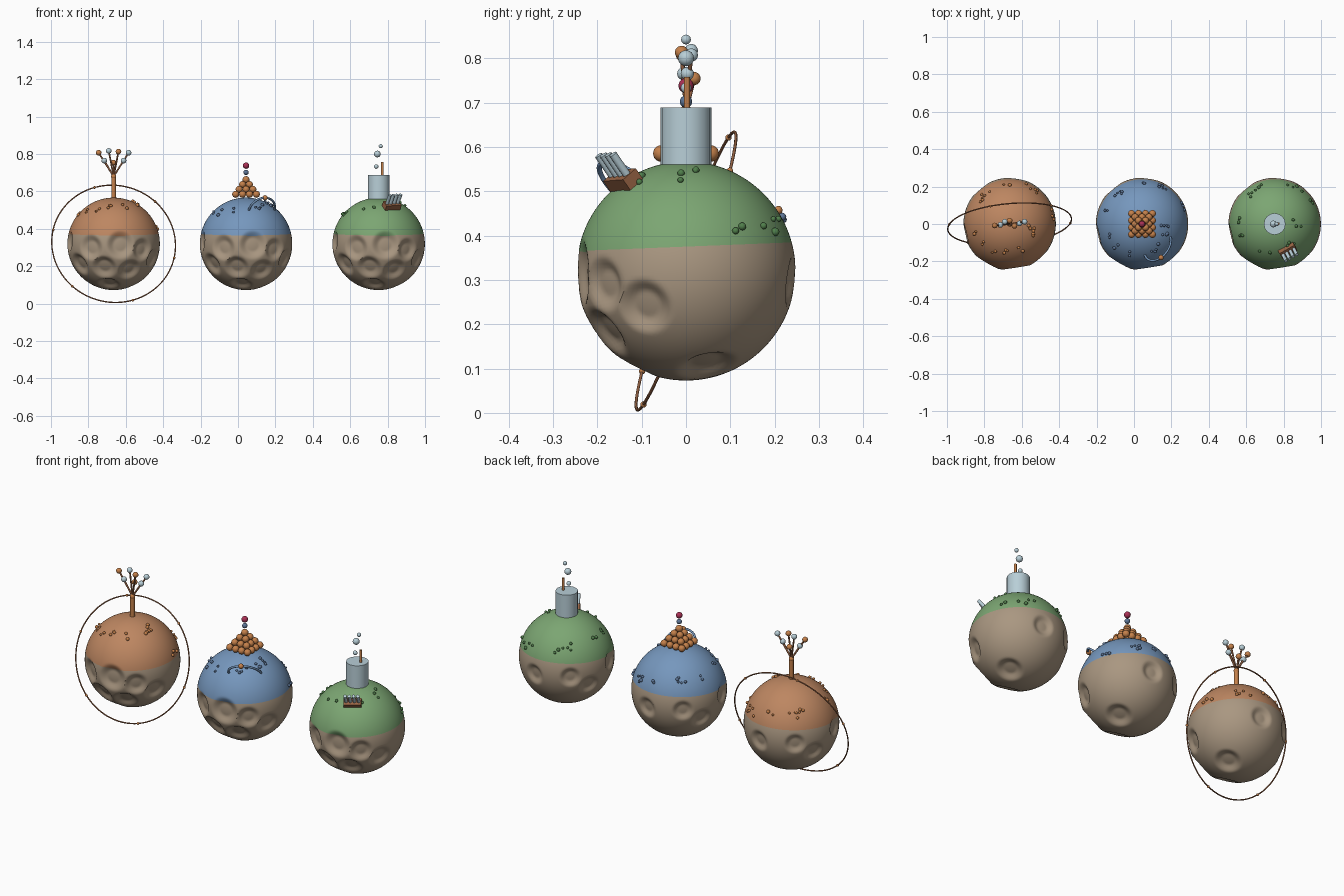
import bpy, bmesh, math, random
from mathutils import Vector, Matrix

if "Cube" in bpy.data.objects:
    bpy.data.objects.remove(bpy.data.objects["Cube"])
random.seed(7)
V = Vector


def material(name, *rgb):
    m = bpy.data.materials.new(name)
    m.use_nodes = True
    m.diffuse_color = (*rgb, 1)
    m.node_tree.nodes["Principled BSDF"].inputs["Base Color"].default_value = (*rgb, 1)
    return m


stone = material("stone", .40, .31, .22)
clay = material("clay", .51, .24, .12)
blue = material("blue", .18, .31, .51)
green = material("green", .20, .38, .17)
steel = material("pale steel", .48, .62, .68)
copper = material("copper", .56, .22, .07)
crimson = material("crimson", .40, .03, .09)
moss = material("moss", .08, .21, .07)
slate = material("slate blue", .11, .18, .31)
wood = material("wood", .32, .13, .06)


def finish(name, bm, *mats):
    me = bpy.data.meshes.new(name)
    bm.to_mesh(me)
    bm.free()
    ob = bpy.data.objects.new(name, me)
    bpy.context.collection.objects.link(ob)
    for m in mats:
        me.materials.append(m)
    bpy.ops.object.select_all(action='DESELECT')
    ob.select_set(True)
    bpy.context.view_layer.objects.active = ob
    bpy.ops.object.shade_smooth_by_angle(angle=math.radians(40))
    return ob


def add_ball(bm, p, r, level=3):
    bmesh.ops.create_icosphere(bm, subdivisions=level, radius=r, matrix=Matrix.Translation(p))


def add_rod(bm, a, b, r, sides=16):
    a, b = V(a), V(b)
    turn = (b - a).to_track_quat('Z', 'Y').to_matrix().to_4x4()
    bmesh.ops.create_cone(bm, cap_ends=True, segments=sides, radius1=r, radius2=r,
                          depth=(b - a).length, matrix=Matrix.Translation((a + b) / 2) @ turn)


def balls(name, mat, items):
    bm = bmesh.new()
    for p, r in items:
        add_ball(bm, V(p), r)
    return finish(name, bm, mat)


def rods(name, mat, items):
    bm = bmesh.new()
    for a, b, r in items:
        add_rod(bm, a, b, r)
    return finish(name, bm, mat)


def tube(name, mat, points, r, closed):
    cu = bpy.data.curves.new(name, 'CURVE')
    cu.dimensions = '3D'
    cu.bevel_depth = r
    cu.bevel_resolution = 2
    sp = cu.splines.new('POLY')
    sp.points.add(len(points) - 1)
    for sp_point, p in zip(sp.points, points):
        sp_point.co = (*p, 1)
    sp.use_cyclic_u = closed
    ob = bpy.data.objects.new(name, cu)
    cu.materials.append(mat)
    bpy.context.collection.objects.link(ob)


R, CZ = .247, .32
centres = [V((x, 0, CZ)) for x in (-.665, .043, .752)]

# Crater direction and angular radius
craters = [(V(d).normalized(), a) for d, a in [
    ((.86, -.38, -.33), .28), ((.4, .2, -.9), .3), ((.15, -.95, -.02), .33),
    ((-.5, -.85, -.08), .3), ((.62, -.75, -.12), .27), ((-.2, -.8, -.5), .3),
    ((.35, -.75, -.58), .28), ((-.75, -.5, -.45), .28), ((-.9, -.2, .05), .25),
    ((-.1, -.45, -.88), .26), ((.15, .97, -.1), .25), ((-.62, .75, -.05), .24),
    ((-.86, .4, -.3), .25)]]


def crater_depth(n):
    depth = 0
    for d, a in craters:
        t = n.angle(d) / a
        if t < 1:
            s = min(1, (1 - t) / .55)
            depth = max(depth, (.09 * a / .3) * s * s * (3 - 2 * s))
    return depth


# Cratered planets with a coloured upper cap
def planet(name, c, cap):
    bm = bmesh.new()
    add_ball(bm, V(), R, 6)
    bmesh.ops.bisect_plane(bm, geom=bm.verts[:] + bm.edges[:] + bm.faces[:],
                           plane_co=(0, 0, .055), plane_no=(0, -.04, 1))
    for f in bm.faces:
        m = f.calc_center_median()
        f.material_index = int(m.z - .04 * m.y > .055)
    for v in bm.verts:
        n = v.co.normalized()
        v.co = n * R * (1 - crater_depth(n))
    bmesh.ops.translate(bm, verts=bm.verts, vec=c)
    finish(name, bm, stone, cap)


# Clusters of small pebbles over the cap
def pebbles(name, c, mat):
    bm = bmesh.new()
    for i in range(15):
        az = i * 2.4 + random.uniform(-.3, .3)
        polar = math.radians(28 + 44 * ((i * .62) % 1))
        for k in range(random.choice((2, 2, 3))):
            p, q = polar + random.uniform(-.08, .08), az + random.uniform(-.12, .12)
            n = V((math.sin(p) * math.cos(q), math.sin(p) * math.sin(q), math.cos(p)))
            add_ball(bm, c + n * R * (1 - crater_depth(n)) * 1.01, random.uniform(.006, .010), 2)
    finish(name, bm, mat)


for word, c, cap, peb in zip(("clay", "blue", "green"), centres,
                             (clay, blue, green), (copper, slate, moss)):
    planet(word + "_planet", c, cap)
    pebbles(word + "_pebbles", c, peb)

# Clay planet: tilted orbit ring with beads
c = centres[0]
u = V((0, .33, .945)).normalized()
v = V((.995, .08, -.03)).normalized()


def orbit(t):
    return c + .332 * (v * math.cos(t) + u * math.sin(t))


tube("orbit_ring", wood, [orbit(math.tau * i / 96) for i in range(96)], .0035, True)
balls("orbit_beads", copper, [(orbit(math.radians(48 + 60 * k)), .007) for k in range(6)])

# Clay planet: tree with ball fruit
fork = c + V((0, 0, .36))
rods("tree_trunk", copper, [(c + V((0, 0, .23)), fork, .012)])
balls("tree_fork", copper, [(fork, .014)])
copper_tips = [c + V(p) for p in ((-.08, -.008, .487), (.026, -.01, .493), (0, .018, .434))]
steel_tips = [c + V(p) for p in ((-.026, .012, .497), (.08, .012, .487),
                                 (-.05, -.005, .445), (.053, .003, .445))]
rods("tree_branches", wood, [(fork, p, .0045) for p in copper_tips + steel_tips])
balls("copper_fruit", copper, [(p, .015) for p in copper_tips])
balls("steel_fruit", steel, [(p, .015) for p in steel_tips])

# Blue planet: ball pyramid with two topping balls
c = centres[1]
stack = []
for layer in range(4):
    n = 4 - layer
    for i in range(n):
        for j in range(n):
            stack.append((c + V(((i - (n - 1) / 2) * .037, (j - (n - 1) / 2) * .037,
                                 .265 + layer * .026)), .0188))
balls("ball_pyramid", copper, stack)
balls("topping_lower", slate, [(c + V((0, 0, .382)), .014)])
balls("topping_upper", crimson, [(c + V((0, 0, .418)), .017)])

# Blue planet: arched handle with a bead
a, b = c + V((.015, -.165, .18)), c + V((.152, -.07, .18))
mid, rise = (a + b) / 2, V((.018, -.062, .066))
arch = [mid + (a - mid) * math.cos(t) + rise * math.sin(t)
        for t in (math.pi * k / 24 for k in range(25))]
tube("arched_handle", blue, arch, .006, False)
balls("handle_bead", copper, [(mid + rise, .014)])

# Green planet: drum with pipe and smoke
c = centres[2]
rods("drum", steel, [(c + V((0, 0, .238)), c + V((0, 0, .369)), .058)]).data.update()
rods("pipe", copper, [(c + V((.02, .002, .36)), c + V((.02, .002, .437)), .007)])
balls("smoke", steel, [(c + V((-.013, 0, .413)), .012), (c + V((-.007, 0, .48)), .018),
                       (c + V((.011, 0, .522)), .011)])

# Green planet: tilted crate holding a row of bars
out = V((.27, -.54, .79)).normalized()
along = V((.89, .45, .1))
along = (along - out * along.dot(out)).normalized()
side = out.cross(along)
crate_mid = c + V((.07, -.142, .205))
bm = bmesh.new()
frame = Matrix((along, side, out)).transposed().to_4x4()
bmesh.ops.create_cube(bm, size=1, matrix=Matrix.Translation(crate_mid) @ frame
                      @ Matrix.Diagonal((.092, .042, .03, 1)))
finish("crate", bm, wood)
rods("crate_bars", steel, [(crate_mid + along * s, crate_mid + along * s + out * .072, .009)
                           for s in (-.033, -.011, .011, .033)])
